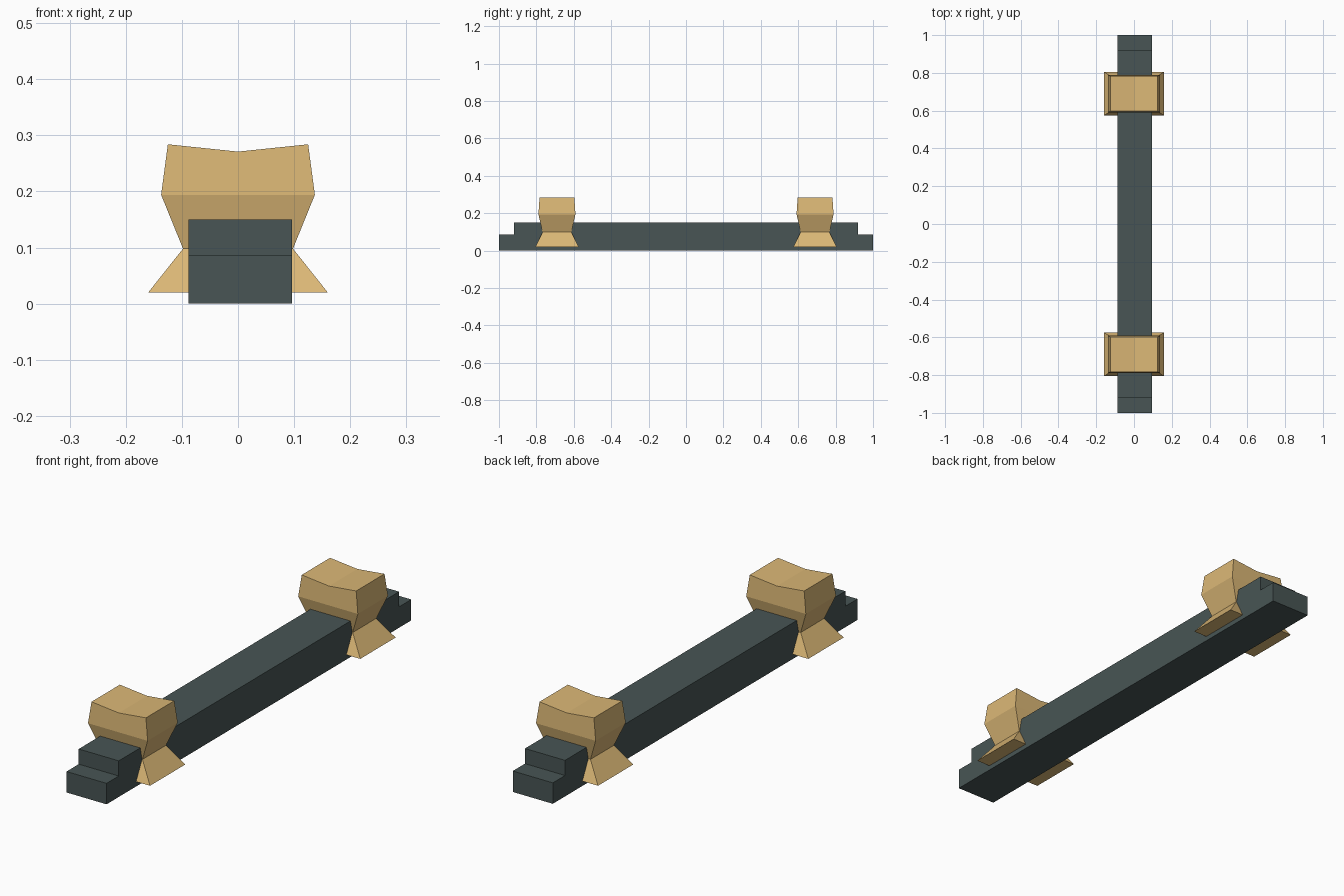
import bpy
import bmesh

cube = bpy.data.objects.get("Cube")
if cube:
    bpy.data.objects.remove(cube, do_unlink=True)


def make_material(name, colour):
    mat = bpy.data.materials.new(name)
    mat.use_nodes = True
    mat.diffuse_color = colour
    mat.node_tree.nodes["Principled BSDF"].inputs["Base Color"].default_value = colour
    return mat


def make_object(name, bm, mat):
    bmesh.ops.recalc_face_normals(bm, faces=bm.faces)
    mesh = bpy.data.meshes.new(name)
    bm.to_mesh(mesh)
    bm.free()
    mesh.materials.append(mat)
    obj = bpy.data.objects.new(name, mesh)
    bpy.context.collection.objects.link(obj)
    return obj


def loft(rings):
    """Join equal point rings into a closed solid and return its end rings."""
    bm = bmesh.new()
    loops = [[bm.verts.new(p) for p in ring] for ring in rings]
    for low, high in zip(loops, loops[1:]):
        for i in range(len(low)):
            j = (i + 1) % len(low)
            bm.faces.new((low[i], low[j], high[j], high[i]))
    return bm, loops[0], loops[-1]


slate = make_material("dark slate", (0.065, 0.091, 0.089, 1))
tan = make_material("tan wood", (0.71, 0.475, 0.18, 1))

# Long beam: stepped side profile extruded across x
half = [(1.0, 0.0), (1.0, 0.087), (0.92, 0.087), (0.92, 0.15)]
profile = half + [(-y, z) for y, z in reversed(half)]
bm, left, right = loft([[(x, y, z) for y, z in profile] for x in (-0.088, 0.096)])
bm.faces.new(left)
bm.faces.new(right)
make_object("beam", bm, slate)

# Waisted supports: (half width, half depth, corner height, middle height)
levels = [
    (0.16, 0.116, 0.02, 0.02),
    (0.098, 0.077, 0.098, 0.098),
    (0.137, 0.099, 0.194, 0.194),
    (0.125, 0.093, 0.284, 0.271),
]
for name, centre in (("front_support", -0.69), ("back_support", 0.69)):
    rings = []
    for w, d, z, mid in levels:
        front, back = centre - d, centre + d
        rings.append([(-w, front, z), (0, front, mid), (w, front, z),
                      (w, back, z), (0, back, mid), (-w, back, z)])
    bm, bottom, top = loft(rings)
    bm.faces.new(bottom)
    # Shallow saddle on top, folded along the middle
    bm.faces.new((top[0], top[1], top[4], top[5]))
    bm.faces.new((top[1], top[2], top[3], top[4]))
    make_object(name, bm, tan)
